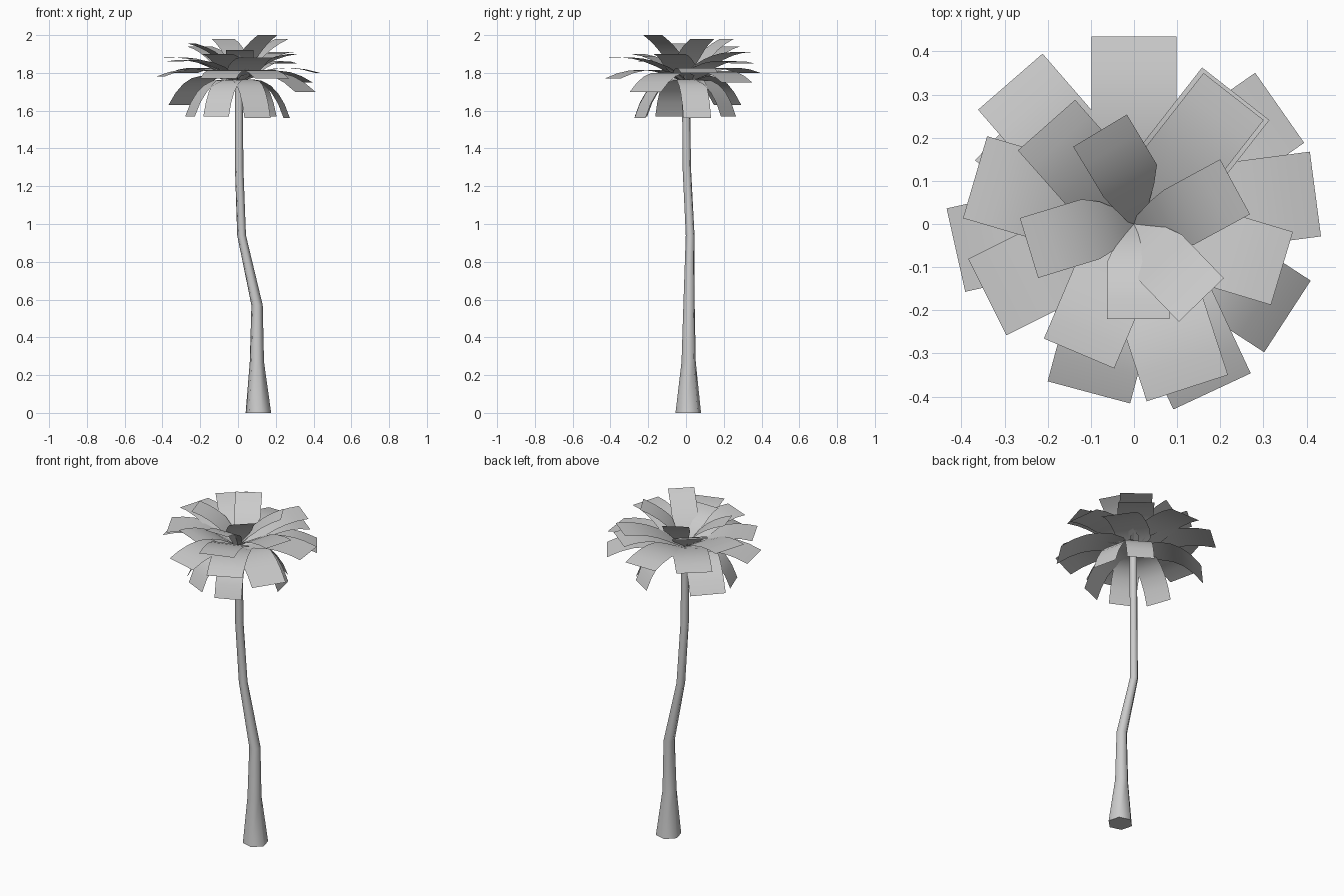
import bpy, bmesh, math
from mathutils import Vector

cube = bpy.data.objects.get("Cube")
if cube:
    bpy.data.objects.remove(cube, do_unlink=True)

grey = bpy.data.materials.new("plain grey")
grey.use_nodes = True
colour = (0.6, 0.6, 0.6, 1)
grey.diffuse_color = colour
grey.node_tree.nodes["Principled BSDF"].inputs["Base Color"].default_value = colour


def finish(name, bm, sharp):
    mesh = bpy.data.meshes.new(name)
    bm.to_mesh(mesh)
    bm.free()
    mesh.materials.append(grey)
    obj = bpy.data.objects.new(name, mesh)
    bpy.context.collection.objects.link(obj)
    bpy.ops.object.select_all(action="DESELECT")
    obj.select_set(True)
    bpy.context.view_layer.objects.active = obj
    bpy.ops.object.shade_smooth_by_angle(angle=math.radians(sharp))


def trunk(sections, sides=6):
    """Loft rings of (x, y, z, radius) into a bent, tapering trunk."""
    bm = bmesh.new()
    rings = []
    for x, y, z, r in sections:
        turns = [math.pi / 4 + math.tau * i / sides for i in range(sides)]
        rings.append([bm.verts.new((x + r * math.cos(a), y + r * math.sin(a), z)) for a in turns])
    for low, high in zip(rings, rings[1:]):
        for i in range(sides):
            j = (i + 1) % sides
            bm.faces.new((low[i], low[j], high[j], high[i]))
    bm.faces.new(rings[0][::-1])
    bm.faces.new(rings[-1])
    finish("trunk", bm, 65)


def frond(name, width, bend, bend_z, angle, reach, tip_z, slip=0, steps=6):
    """Curved strip from the crown centre to a square-cut tip; slip moves it sideways."""
    a = math.radians(angle)
    out, side = Vector((math.cos(a), math.sin(a), 0)), Vector((-math.sin(a), math.cos(a), 0))
    base, mid, tip = Vector((0, 1.755)), Vector((bend * reach, bend_z)), Vector((reach, tip_z))
    bm = bmesh.new()
    rows = []
    for i in range(steps + 1):
        t = i / steps
        p = base * (1 - t) ** 2 + mid * 2 * t * (1 - t) + tip * t * t
        spread = min(1, 0.25 + p.x / 0.11)
        centre = out * p.x + side * slip * spread + Vector((0, 0, p.y))
        rows.append([bm.verts.new(centre + side * s * spread * width / 2) for s in (-1, 1)])
    for r0, r1 in zip(rows, rows[1:]):
        bm.faces.new((r0[0], r1[0], r1[1], r0[1]))
    finish(name, bm, 60)


trunk([(0.108, 0.012, 0, 0.07), (0.1, 0.014, 0.27, 0.039), (0.101, 0.016, 0.57, 0.031),
       (0.019, 0.022, 0.94, 0.024), (0.006, 0.004, 1.3, 0.023), (0.005, 0, 1.745, 0.022)])

# Tiers: name, width, bend position, bend height, then (angle, reach, tip height, slip)
tiers = [
    ("top_frond", 0.145, 0.3, 1.91,
     [(121, 0.226, 1.98, -0.044), (28.5, 0.247, 1.98, -0.036), (-46, 0.235, 2.0, -0.01),
      (197, 0.249, 1.955, -0.018), (270, 0.22, 1.92, 0.01)]),
    ("upper_frond", 0.177, 0.5, 1.91,
     [(52, 0.375, 1.91), (-16.7, 0.358, 1.9), (247, 0.326, 1.9), (131.5, 0.306, 1.94)]),
    ("middle_frond", 0.198, 0.5, 1.90,
     [(52, 0.383, 1.85), (-72, 0.4, 1.88), (206.5, 0.38, 1.86), (163.6, 0.384, 1.88)]),
    ("lower_frond", 0.198, 0.5, 1.87,
     [(131, 0.437, 1.8), (90, 0.435, 1.8), (35, 0.431, 1.75, 0.027), (7.5, 0.426, 1.8, 0.014),
      (-33, 0.415, 1.7, 0.014), (-65, 0.428, 1.77), (255, 0.404, 1.77), (192.6, 0.416, 1.78, -0.031)]),
    ("drooping_frond", 0.198, 0.6, 1.85, [(137, 0.37, 1.63, 0.044)]),
    ("hanging_frond", 0.15, 0.7, 1.81,
     [(200, 0.27, 1.57), (244, 0.265, 1.57), (-67, 0.265, 1.56), (13, 0.265, 1.56), (58, 0.265, 1.57)]),
]
for name, width, bend, bend_z, fronds in tiers:
    for n, placing in enumerate(fronds, 1):
        frond(f"{name}_{n}", width, bend, bend_z, *placing)
